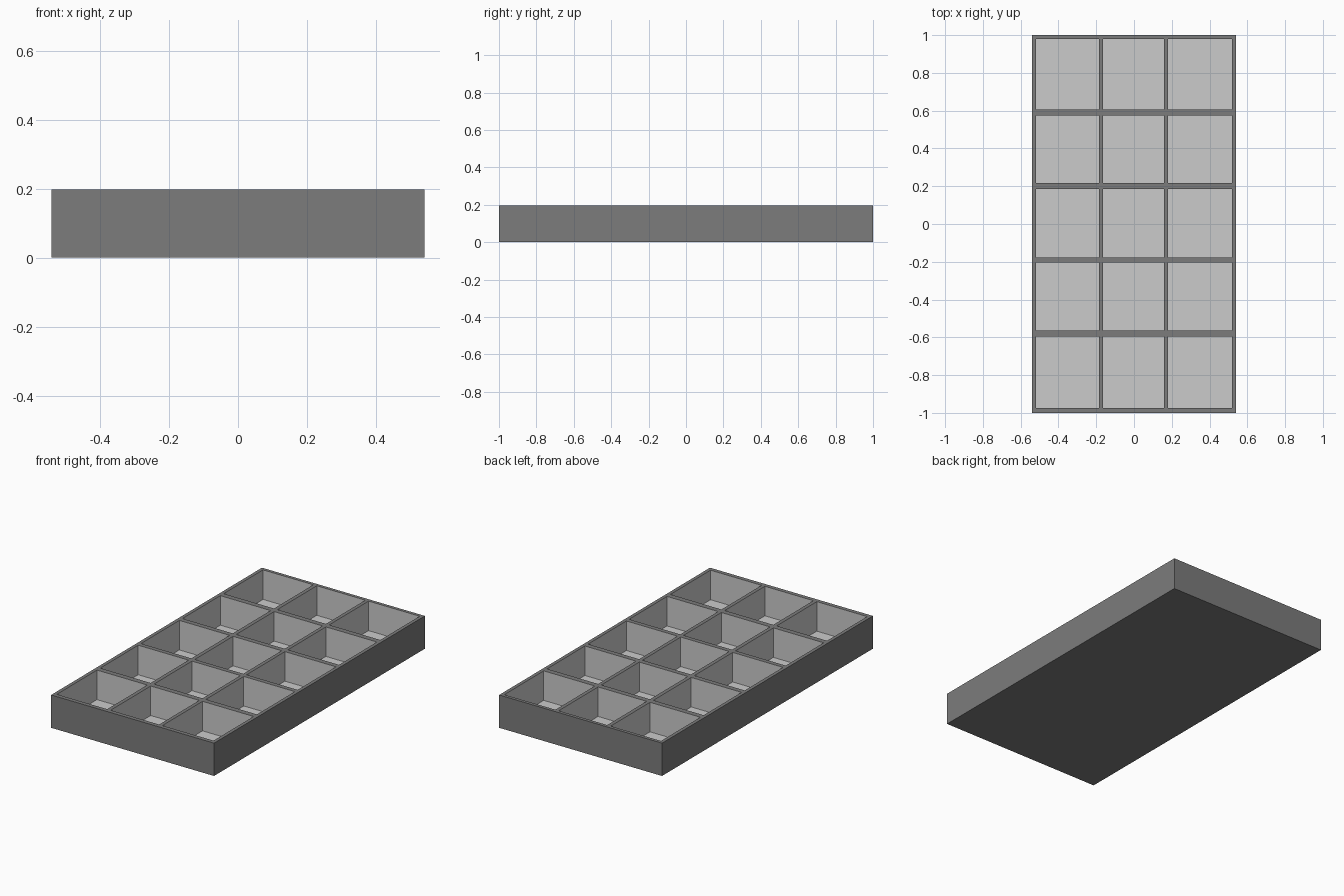
import bpy
import bmesh

if "Cube" in bpy.data.objects:
    bpy.data.objects.remove(bpy.data.objects["Cube"])

HEIGHT = 0.197
FLOOR = 0.02
# Wall edges alternate: wall start, wall end, wall start, ...
XS = [-0.541, -0.52, -0.186, -0.163, 0.159, 0.181, 0.52, 0.541]
YS = [-1.0, -0.975, -0.595, -0.563, -0.204, -0.177,
      0.186, 0.216, 0.575, 0.607, 0.98, 1.0]


def grey(name, value):
    mat = bpy.data.materials.new(name)
    mat.diffuse_color = (value, value, value, 1)
    mat.use_nodes = True
    mat.node_tree.nodes["Principled BSDF"].inputs["Base Color"].default_value = mat.diffuse_color
    return mat


bm = bmesh.new()

# Top surface as a grid of rims and pocket openings
grid = [[bm.verts.new((x, y, HEIGHT)) for y in YS] for x in XS]
pockets = []
for i in range(len(XS) - 1):
    for j in range(len(YS) - 1):
        face = bm.faces.new((grid[i][j], grid[i + 1][j],
                             grid[i + 1][j + 1], grid[i][j + 1]))
        if i % 2 and j % 2:
            pockets.append(face)

# Outer sides and underside
rim = [e for e in bm.edges if e.is_boundary]
sides = bmesh.ops.extrude_edge_only(bm, edges=rim)["geom"]
for v in sides:
    if isinstance(v, bmesh.types.BMVert):
        v.co.z = 0
bmesh.ops.contextual_create(
    bm, geom=[e for e in sides if isinstance(e, bmesh.types.BMEdge) and e.is_boundary])

# Compartments sunk into the top, with a lighter lining
for face in pockets:
    sunk = bmesh.ops.extrude_discrete_faces(bm, faces=[face])["faces"][0]
    for v in sunk.verts:
        v.co.z = FLOOR
    sunk.material_index = 1
    for edge in sunk.edges:
        for wall in edge.link_faces:
            wall.material_index = 1

# Merge flat strips and tidy the normals
bmesh.ops.dissolve_limit(bm, angle_limit=0.01, verts=bm.verts[:],
                         edges=bm.edges[:], delimit={'MATERIAL'})
bmesh.ops.recalc_face_normals(bm, faces=bm.faces[:])

mesh = bpy.data.meshes.new("compartment_tray")
bm.to_mesh(mesh)
bm.free()
mesh.materials.append(grey("dark_grey", 0.2))
mesh.materials.append(grey("light_grey", 0.64))
tray = bpy.data.objects.new("compartment_tray", mesh)
bpy.context.collection.objects.link(tray)
